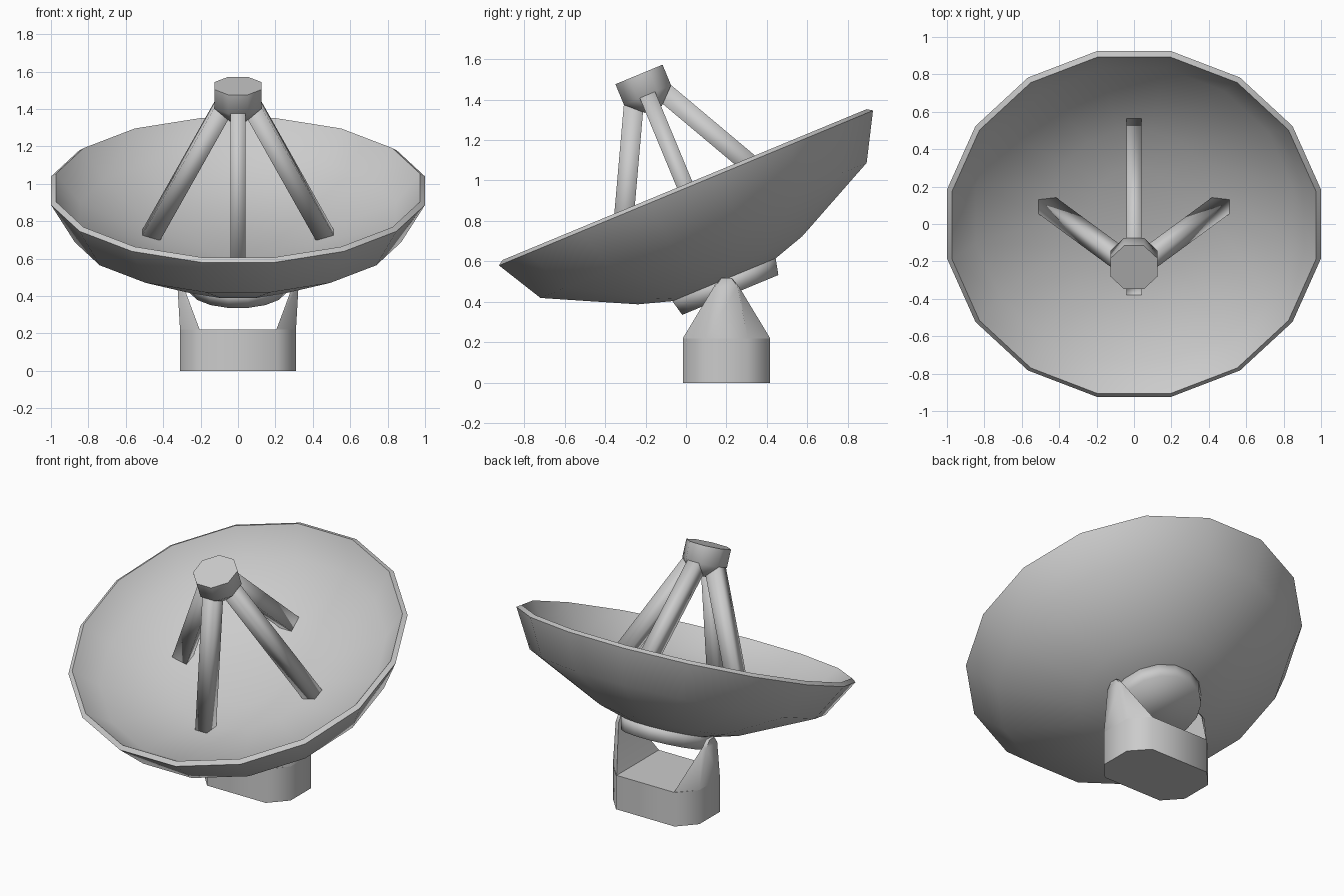
import bpy, bmesh
from math import cos, sin, pi, radians
from mathutils import Matrix

if "Cube" in bpy.data.objects:
    bpy.data.objects.remove(bpy.data.objects["Cube"])

# Dish frame: origin at rim centre, local z along the tilted dish axis
TILT = Matrix.Translation((0, 0, 0.963)) @ Matrix.Rotation(radians(22.5), 4, 'X')


def finish(name, bm, matrix=None, angle=50):
    bmesh.ops.remove_doubles(bm, verts=bm.verts, dist=1e-5)
    bmesh.ops.recalc_face_normals(bm, faces=bm.faces)
    if matrix:
        bm.transform(matrix)
    me = bpy.data.meshes.new(name)
    bm.to_mesh(me)
    bm.free()
    for p in me.polygons:
        p.use_smooth = True
    me.set_sharp_from_angle(angle=radians(angle))
    ob = bpy.data.objects.new(name, me)
    bpy.context.collection.objects.link(ob)
    return ob


def loft(name, rings, matrix=None, angle=50):
    """Skin matching rings of points and cap both ends."""
    bm = bmesh.new()
    vs = [[bm.verts.new(p) for p in r] for r in rings]
    n = len(vs[0])
    for a, b in zip(vs, vs[1:]):
        for i in range(n):
            j = (i + 1) % n
            bm.faces.new((a[i], a[j], b[j], b[i]))
    bm.faces.new(vs[0][::-1])
    bm.faces.new(vs[-1])
    return finish(name, bm, matrix, angle)


def ring(apothem, z, n):
    r = apothem / cos(pi / n)
    return [(r * cos((i + .5) * 2 * pi / n), r * sin((i + .5) * 2 * pi / n), z)
            for i in range(n)]


# Dish: deep back profile, then shallower inner bowl, 16 sides
outer = [(0.23, -0.505), (0.44, -0.44), (0.872, -0.227), (1.0, 0.0)]
inner = [(0.974, 0.018), (0.845, -0.135), (0.43, -0.267), (0.2, -0.30)]
loft("dish", [ring(r, h, 16) for r, h in outer + inner], TILT)

# Hub behind the dish
loft("dish_hub", [ring(0.257, -0.572, 16), ring(0.28, -0.475, 16)], TILT, 120)

# Receiver head on the dish axis, with webs narrowing down between the struts
web = [(0.045 * (1 if x > 0 else -1), 0.045 * (1 if y > 0 else -1), 0.42)
       for x, y, z in ring(0.126, 0, 8)]
loft("receiver_head", [web, ring(0.126, 0.497, 8), ring(0.126, 0.607, 8)], TILT)

# Four slanted struts carrying the receiver, feet sunk into the bowl
for k, side in enumerate(("right", "back", "left", "front")):
    w = 0.041
    rings = [[(a, -w, h), (b, -w, h), (b, w, h), (a, w, h)]
             for a, b, h in ((0.434, 0.544, -0.305), (0.015, 0.125, 0.5))]
    loft(side + "_strut", rings, TILT @ Matrix.Rotation(k * pi / 2, 4, 'Z'), 120)

# Pedestal block with chamfered corners
CY = 0.2
plan = [(0.21, -0.216), (0.31, -0.105), (0.31, 0.105), (0.21, 0.216),
        (-0.21, 0.216), (-0.31, 0.105), (-0.31, -0.105), (-0.21, -0.216)]
loft("pedestal_base", [[(x, y + CY, z) for x, y in plan] for z in (0, 0.22)])

# Two tapering fork arms: inner x, outer x, inner half depth, outer half depth, z
arm = [(0.205, 0.31, 0.216, 0.105, 0.22),
       (0.3, 0.325, 0.062, 0.055, 0.475),
       (0.305, 0.325, 0.028, 0.025, 0.517)]
for s, side in ((1, "right"), (-1, "left")):
    loft(side + "_fork_arm",
         [[(s * a, CY - d, z), (s * b, CY - e, z), (s * b, CY + e, z), (s * a, CY + d, z)]
          for a, b, d, e, z in arm], None, 60)
